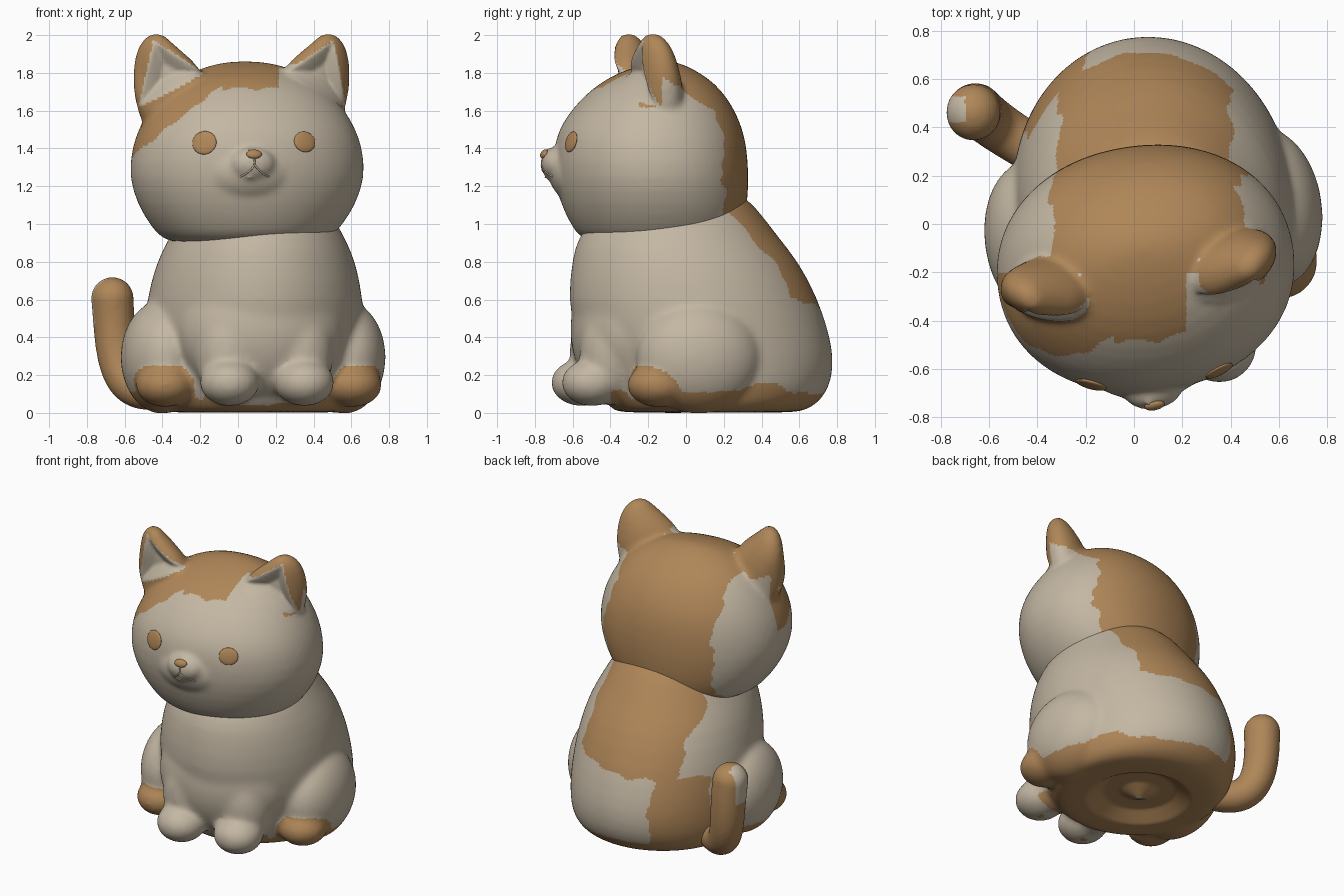
import bpy, bmesh, math
from mathutils import Vector, Matrix
from mathutils.bvhtree import BVHTree

if "Cube" in bpy.data.objects:
    bpy.data.objects.remove(bpy.data.objects["Cube"])

YAW = math.radians(8)


def material(name, rgb):
    m = bpy.data.materials.new(name)
    m.diffuse_color = (*rgb, 1)
    m.use_nodes = True
    m.node_tree.nodes["Principled BSDF"].inputs["Base Color"].default_value = m.diffuse_color
    return m


CREAM = material("cream fur", (0.55, 0.475, 0.367))
BROWN = material("brown fur", (0.43, 0.24, 0.098))


def frame(ox, oy):
    return Matrix.Translation((ox, oy, 0)) @ Matrix.Rotation(YAW, 4, 'Z')


BODY, HEAD, EARS = frame(0.08, 0), frame(0.055, -0.235), frame(0.02, -0.235)


def ball(bm, fr, pos, radii):
    bmesh.ops.create_uvsphere(bm, u_segments=32, v_segments=20, radius=1,
                              matrix=fr @ Matrix.Translation(pos) @ Matrix.Diagonal((*radii, 1)))


def loft(bm, fr, rings, n=32, square=1.0):
    """rings: (z, centre x, centre y, radius x, radius y); square < 1 fills the corners"""
    def bulge(t):
        return math.copysign(abs(t) ** square, t)
    rows = []
    for z, cx, cy, rx, ry in rings:
        rows.append([bm.verts.new(fr @ Vector((cx + rx * bulge(math.cos(a)), cy + ry * bulge(math.sin(a)), z)))
                     for a in (2 * math.pi * i / n for i in range(n))])
    for lo, hi in zip(rows, rows[1:]):
        for i in range(n):
            bm.faces.new((lo[i], lo[(i + 1) % n], hi[(i + 1) % n], hi[i]))
    bm.faces.new(rows[0][::-1])
    bm.faces.new(rows[-1])


def sculpt(name, bm, voxel, smooth):
    """Fuse overlapping shapes into one smooth skin"""
    bmesh.ops.recalc_face_normals(bm, faces=bm.faces)
    me = bpy.data.meshes.new(name)
    bm.to_mesh(me)
    bm.free()
    ob = bpy.data.objects.new(name, me)
    bpy.context.collection.objects.link(ob)
    ob.modifiers.new("sub", 'SUBSURF').levels = 1
    r = ob.modifiers.new("fuse", 'REMESH')
    r.mode, r.voxel_size = 'VOXEL', voxel
    s = ob.modifiers.new("soft", 'SMOOTH')
    s.factor, s.iterations = 0.5, smooth
    dg = bpy.context.evaluated_depsgraph_get()
    me = bpy.data.meshes.new_from_object(ob.evaluated_get(dg))
    ob.modifiers.clear()
    ob.data = me
    return ob


def tree_of(ob):
    bm = bmesh.new()
    bm.from_mesh(ob.data)
    tree = BVHTree.FromBMesh(bm)
    bm.free()
    return tree


def drop_hidden(ob, tree):
    """Remove faces buried inside another part"""
    bm = bmesh.new()
    bm.from_mesh(ob.data)
    dead = []
    for f in bm.faces:
        c = f.calc_center_median()
        hit, n, _, d = tree.find_nearest(c)
        if d > 0.02 and (c - hit).dot(n) < 0:
            dead.append(f)
    bmesh.ops.delete(bm, geom=dead, context='FACES')
    bm.to_mesh(ob.data)
    bm.free()


def paint(ob, rule):
    me = ob.data
    me.materials.clear()
    me.materials.append(CREAM)
    me.materials.append(BROWN)
    for p in me.polygons:
        p.use_smooth = True
        p.material_index = int(bool(rule(p.center, p.normal)))


# ---- body with haunches, legs and paws
FOOT = (.50, -.22, .148), (.158, .165, .118)
bm = bmesh.new()
loft(bm, BODY, [(z, .015, (f + b) / 2, rx, (b - f) / 2) for z, rx, f, b in (
    (0.0, .46, -.34, .56), (.01, .50, -.38, .62), (.04, .54, -.42, .69), (.12, .57, -.47, .76),
    (.25, .58, -.53, .79), (.4, .585, -.59, .77), (.6, .575, -.635, .705), (.8, .53, -.61, .60),
    (.93, .465, -.585, .49), (1.1, .37, -.45, .365), (1.2, .28, -.30, .25))])
ball(bm, BODY, (0, -.30, .44), (.45, .315, .40))               # chest
for s in (-1, 1):
    ball(bm, BODY, (s * .49, .0, .295), (.215, .335, .30))
    ball(bm, BODY, (s * FOOT[0][0], *FOOT[0][1:]), FOOT[1])
    ball(bm, BODY, (s * .19, -.42, .32), (.18, .175, .28))
    ball(bm, BODY, (s * .20, -.53, .16), (.16, .164, .125))
body = sculpt("body", bm, 0.015, 22)

# hollow ring in the underside
for v in body.data.vertices:
    d = (v.co.xy - Vector((0.06, 0.12))).length
    if v.co.z < 0.06 and d < 0.33:
        v.co.z += 0.06 * min(1, (0.33 - d) / 0.1) * min(1, d / 0.12)


def body_rule(c, n):
    x, y, z = c
    w = 0.010 * math.sin(31 * x + 23 * z) + 0.006 * math.sin(57 * z + 20 * y)
    if n.z < -0.9 and (c.xy - Vector((0.06, 0.12))).length < 0.04:
        return False                                           # spot in the underside
    if z < 0.04 or (n.z < -0.5 and z < 0.12 and y > -0.4):
        return True                                            # underside
    if y > 0 and z < 0.165 - abs(y - 0.42) * 0.3 + w and (x > 0.25 or x < -0.1):
        return True                                            # low side patch
    p = BODY.inverted() @ c                                    # hind paws
    q = [(a - b) / r for a, b, r in zip((abs(p.x), p.y, p.z), *FOOT)]
    if y < -0.03 and z < 0.25 and sum(k * k for k in q) < 1.25:
        return True
    if z >= 0.54 + 0.13 * max(0, x) + w:
        return y > 0.2 and -0.31 + w < x < 0.40 + w            # saddle
    return x < -0.2 + w and y > 0.37 + w                       # towards the tail


# ---- head with ears
bm = bmesh.new()
loft(bm, HEAD, [(z, 0, (f + b) / 2 + .235, rx, (b - f) / 2) for z, rx, f, b in (
    (.895, .36, -.45, .18), (.92, .45, -.56, .27), (1.0, .515, -.61, .305), (1.1, .58, -.66, .325),
    (1.25, .632, -.70, .332), (1.4, .615, -.70, .322), (1.5, .58, -.672, .30),
    (1.6, .525, -.61, .26), (1.7, .445, -.515, .195), (1.78, .345, -.405, .11),
    (1.84, .20, -.25, .0), (1.862, .07, -.13, -.07))], square=0.95)
ball(bm, HEAD, (-.035, -.20, 1.28), (.33, .295, .22))          # muzzle
ball(bm, HEAD, (-.04, -.46, 1.32), (.12, .072, .085))
for s in (-1, 1):
    loft(bm, EARS, [(z, s * (a + b) / 2, cy, (b - a) / 2, ry) for z, a, b, cy, ry in (
        (1.45, .22, .50, .03, .12), (1.6, .20, .555, .025, .13), (1.72, .18, .58, .02, .135),
        (1.83, .22, .58, .005, .12), (1.91, .315, .565, -.005, .095), (1.965, .38, .54, -.015, .07),
        (1.998, .415, .505, -.02, .043), (2.01, .445, .475, -.02, .02))])
    # splay each ear outwards
    bm.verts.ensure_lookup_table()
    for v in bm.verts[-8 * 32:]:
        v.co.y += 0.25 * (abs((EARS.inverted() @ v.co).x) - 0.4)
head = sculpt("head", bm, 0.015, 12)

TRI = [Vector(p) for p in ((.22, 1.80), (.478, 1.965), (.55, 1.625))]


def ear_depth(c, n):
    """Distance inside the inner-ear triangle, negative when outside"""
    p = EARS.inverted() @ c
    if n.y > 0.2 or not -0.18 < p.y < 0.06:
        return -1
    q, best = Vector((abs(p.x), p.z)), 9
    for i in range(3):
        a, b = TRI[i], TRI[(i + 1) % 3]
        e = (b - a).normalized()
        best = min(best, e.y * (q.x - a.x) - e.x * (q.y - a.y))
    return best


moves = [(v, ear_depth(v.co, v.normal)) for v in head.data.vertices]
for v, d in moves:
    if d > 0:
        v.co.y += 0.065 * min(1, d / 0.07)


def head_rule(c, n):
    x, y, z = c
    w = 0.012 * math.sin(37 * x + 19 * z) + 0.007 * math.sin(61 * z + 30 * y)
    if ear_depth(c, n) > -0.005:
        return False                                           # inner ears
    if x > 0.52 and -0.25 < y < -0.13 and z > 1.62:
        return True                                            # outer ear rim
    if z > 1.845 and abs(x) > 0.22:
        return True                                            # ear tips
    if x < -0.44 and -0.36 < y < -0.2 and z > 1.5:
        return True
    if y < -0.2:                                               # forehead patch
        if x < -0.08:
            return z > 1.37 + (x + 0.55) * 0.78 + w * 0.5
        return x < 0.215 and z > 1.715 + w
    if x < -0.05:
        return x > -0.34 + w or z > 1.72 + w
    if z > 1.79 and x < 0.52:
        return True
    edge = 0.2 - max(0, z - 1.45) * 0.45 - max(0, z - 1.6) * 0.9
    return y > edge + w or x < 0.15


# ---- tail: balls swept along a curve
bm = bmesh.new()
P = [Vector(p) for p in ((-.40, .30, .12), (-.66, .45, .07), (-.645, .49, .33), (-.665, .462, .605))]
for k in range(25):
    t = k / 24
    u = 1 - t
    r = 0.098 + 0.016 * t
    ball(bm, Matrix(), P[0] * u ** 3 + P[1] * 3 * u * u * t + P[2] * 3 * u * t * t + P[3] * t ** 3, (r, r + .004, r))
tail = sculpt("tail", bm, 0.013, 8)

# ---- trim buried skin, then colour the fur patches
body_tree, tree = tree_of(body), tree_of(head)
drop_hidden(body, tree)
drop_hidden(head, body_tree)
drop_hidden(tail, body_tree)
paint(body, body_rule)
paint(head, head_rule)
paint(tail, lambda c, n: not (c.x < -0.70 and c.z > 0.47 and 0.42 < c.y < 0.53))


# ---- face details, seated on the head surface
def on_face(x, z):
    hit, normal, _, _ = tree.ray_cast(Vector((x, -2, z)), Vector((0, 1, 0)))
    return hit, normal


def button(name, x, z, radii):
    hit, normal = on_face(x, z)
    bm = bmesh.new()
    rot = normal.to_track_quat('Z', 'Y').to_matrix().to_4x4()
    ball(bm, Matrix.Translation(hit) @ rot, (0, 0, 0), radii)
    me = bpy.data.meshes.new(name)
    bm.to_mesh(me)
    bm.free()
    me.materials.append(BROWN)
    for p in me.polygons:
        p.use_smooth = True
    bpy.context.collection.objects.link(bpy.data.objects.new(name, me))


button("left_eye", -0.178, 1.43, (.066, .063, .014))
button("right_eye", 0.353, 1.435, (.062, .056, .014))
button("nose", 0.085, 1.37, (.042, .026, .018))

# mouth: three fine lines
cu = bpy.data.curves.new("mouth", 'CURVE')
cu.dimensions, cu.bevel_depth, cu.bevel_resolution = '3D', 0.005, 2
for line in (((.087, 1.345), (.088, 1.31)),
             ((.088, 1.312), (.065, 1.285), (.035, 1.262), (.01, 1.25)),
             ((.088, 1.312), (.111, 1.285), (.14, 1.262), (.165, 1.25))):
    sp = cu.splines.new('POLY')
    sp.points.add(len(line) - 1)
    for pt, (x, z) in zip(sp.points, line):
        pt.co = (*on_face(x, z)[0], 1)
cu.materials.append(CREAM)
bpy.context.collection.objects.link(bpy.data.objects.new("mouth", cu))
